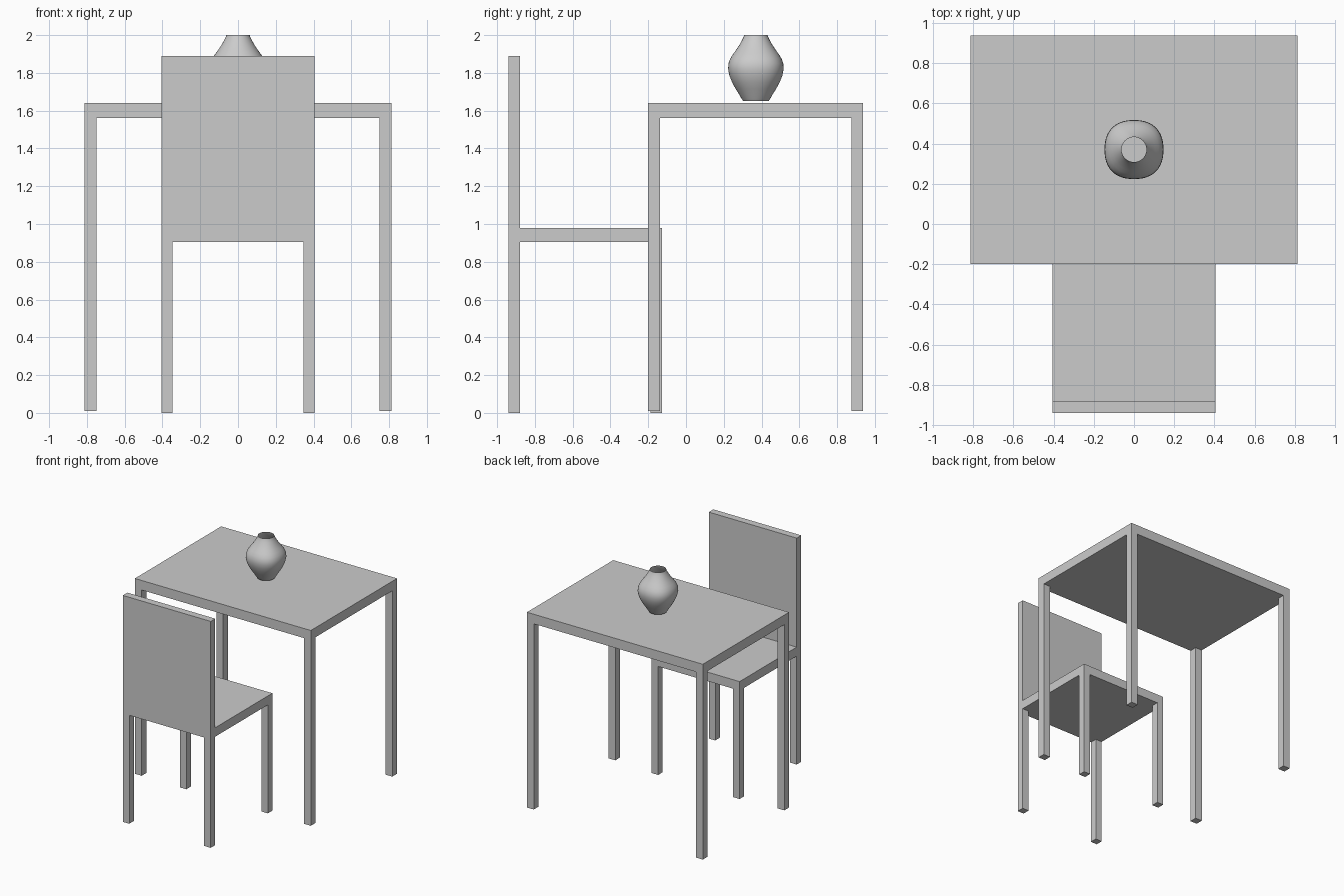
import bpy, bmesh, math

if "Cube" in bpy.data.objects:
    bpy.data.objects.remove(bpy.data.objects["Cube"])

grey = bpy.data.materials.new("plain grey")
grey.diffuse_color = (0.6, 0.6, 0.6, 1)
grey.use_nodes = True
grey.node_tree.nodes["Principled BSDF"].inputs["Base Color"].default_value = grey.diffuse_color


def finish(bm, name):
    bmesh.ops.recalc_face_normals(bm, faces=bm.faces[:])
    mesh = bpy.data.meshes.new(name)
    bm.to_mesh(mesh)
    bm.free()
    obj = bpy.data.objects.new(name, mesh)
    bpy.context.collection.objects.link(obj)
    mesh.materials.append(grey)
    return obj


def extrude_to(bm, faces, z):
    """Extrude faces vertically to height z, removing the source faces."""
    res = bmesh.ops.extrude_face_region(bm, geom=faces)["geom"]
    for v in res:
        if isinstance(v, bmesh.types.BMVert):
            v.co.z = z
    bmesh.ops.delete(bm, geom=faces, context='FACES_ONLY')


def slab_with_legs(name, hx, y0, y1, leg, z_floor, z_under, z_top, z_back=None):
    """Slab on four flush corner legs, optionally with an upright back panel."""
    bm = bmesh.new()
    xs = (-hx, -hx + leg, hx - leg, hx)
    ys = (y0, y0 + leg, y1 - leg, y1)

    def sheet(z):
        vs = [[bm.verts.new((x, y, z)) for x in xs] for y in ys]
        cells = [[bm.faces.new((vs[j][i], vs[j][i + 1], vs[j + 1][i + 1], vs[j + 1][i]))
                  for i in range(3)] for j in range(3)]
        return vs, cells

    low, under = sheet(z_under)
    high, top = sheet(z_top)
    # slab sides
    rim = ([(0, i) for i in range(3)] + [(j, 3) for j in range(3)]
           + [(3, i) for i in range(3, 0, -1)] + [(j, 0) for j in range(3, 0, -1)])
    for k, (j, i) in enumerate(rim):
        jn, im = rim[(k + 1) % len(rim)]
        bm.faces.new((low[j][i], low[jn][im], high[jn][im], high[j][i]))
    # legs, one at a time
    for j in (0, 2):
        for i in (0, 2):
            extrude_to(bm, [under[j][i]], z_floor)
    # back panel
    if z_back:
        extrude_to(bm, top[0], z_back)
    return finish(bm, name)


slab_with_legs("table", 0.812, -0.2, 0.938, 0.063, 0.01, 1.56, 1.64)
slab_with_legs("chair", 0.406, -0.94, -0.127, 0.06, 0.0, 0.905, 0.98, 1.89)

# vase: open-topped, slightly squared at the belly
profile = [(0.068, 1.652), (0.077, 1.665), (0.088, 1.685), (0.107, 1.715),
           (0.126, 1.75), (0.14, 1.785), (0.147, 1.82), (0.145, 1.85),
           (0.136, 1.875), (0.122, 1.898), (0.106, 1.92), (0.088, 1.947),
           (0.074, 1.972), (0.065, 1.99), (0.062, 2.0)]
N = 48
bm = bmesh.new()
rings = []
for r, z in profile:
    bulge = 0.05 * max(0, (r - 0.07) / 0.077)
    ring = []
    for k in range(N):
        a = 2 * math.pi * k / N
        rr = r * (1 + bulge * (1 - math.cos(4 * a)) / 2)
        ring.append(bm.verts.new((rr * math.cos(a), 0.37 + rr * math.sin(a), z)))
    rings.append(ring)
bm.faces.new(rings[0][::-1])
for a, b in zip(rings, rings[1:]):
    for k in range(N):
        n = (k + 1) % N
        bm.faces.new((a[k], a[n], b[n], b[k]))
vase = finish(bm, "vase")
bpy.context.view_layer.objects.active = vase
vase.select_set(True)
bpy.ops.object.shade_smooth_by_angle(angle=math.radians(35))
